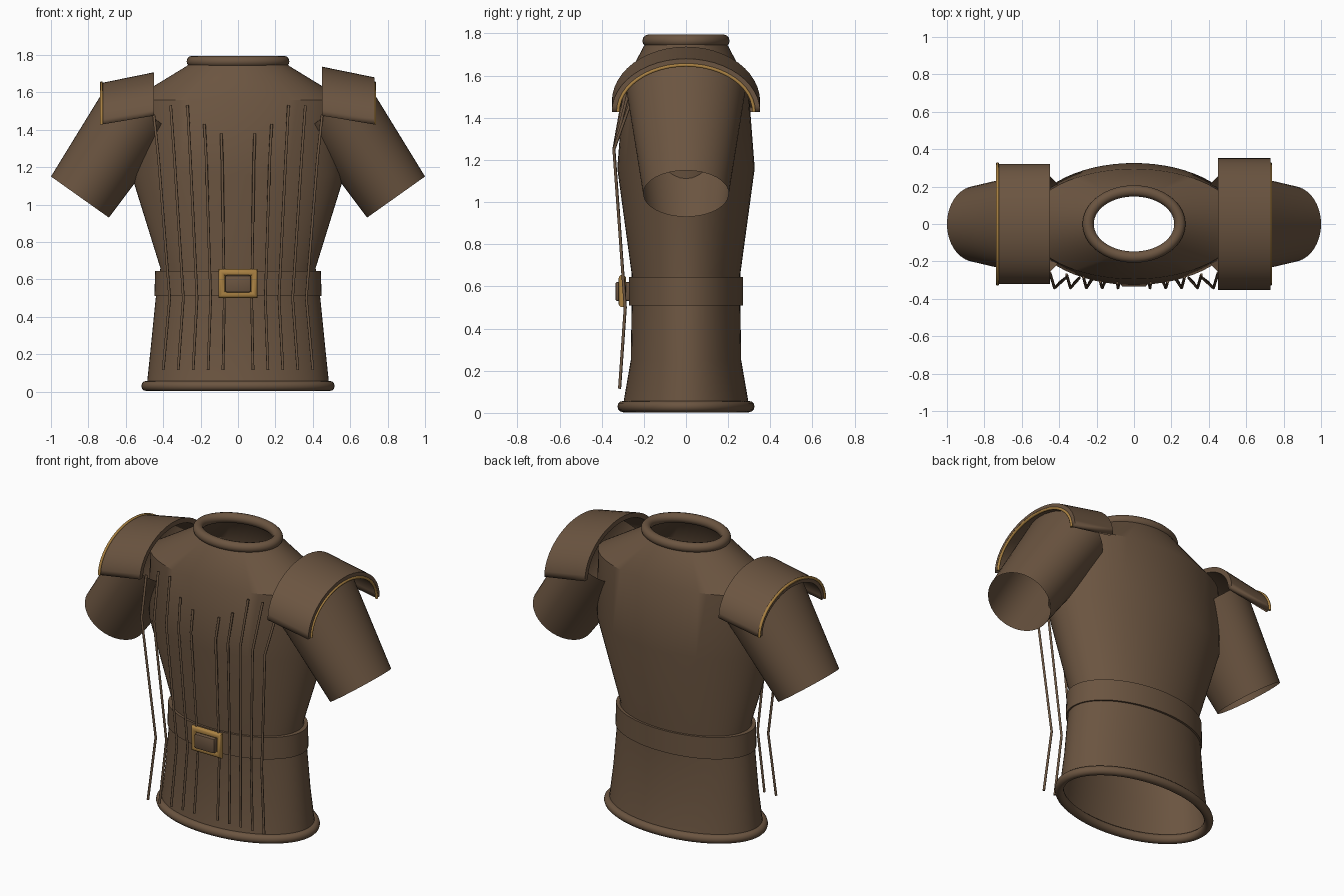
import bpy, bmesh, math
from mathutils import Vector

if "Cube" in bpy.data.objects:
    bpy.data.objects.remove(bpy.data.objects["Cube"])


def material(name, color):
    m = bpy.data.materials.new(name)
    m.diffuse_color = (*color, 1)
    m.use_nodes = True
    m.node_tree.nodes["Principled BSDF"].inputs["Base Color"].default_value = m.diffuse_color
    return m


BROWN = material("brown leather", (0.147, 0.090, 0.052))
GOLD = material("gold trim", (0.40, 0.22, 0.055))


def finish(name, bm, mat, angle=35):
    me = bpy.data.meshes.new(name)
    bmesh.ops.recalc_face_normals(bm, faces=bm.faces)
    bm.to_mesh(me)
    bm.free()
    ob = bpy.data.objects.new(name, me)
    bpy.context.collection.objects.link(ob)
    me.materials.append(mat)
    bpy.ops.object.select_all(action='DESELECT')
    ob.select_set(True)
    bpy.context.view_layer.objects.active = ob
    bpy.ops.object.shade_smooth_by_angle(angle=math.radians(angle))
    return ob


def loft(name, rings, mat, closed=True, loop=False, angle=35):
    """Skin a list of point rings with quads."""
    bm = bmesh.new()
    rows = [[bm.verts.new(p) for p in r] for r in rings]
    pairs = list(zip(rows, rows[1:])) + ([(rows[-1], rows[0])] if loop else [])
    n = len(rows[0])
    for a, b in pairs:
        for i in range(n if closed else n - 1):
            j = (i + 1) % n
            bm.faces.new((a[i], a[j], b[j], b[i]))
    return finish(name, bm, mat, angle)


def ellipse(center, u, v, n=48):
    c, u, v = Vector(center), Vector(u), Vector(v)
    return [c + u * math.cos(2 * math.pi * i / n) + v * math.sin(2 * math.pi * i / n)
            for i in range(n)]


def flat_ring(z, rx, ry, n=64):
    return ellipse((0, 0, z), (rx, 0, 0), (0, ry, 0), n)


def rolled_edge(name, z, rx, ry, r):
    rings = []
    for k in range(12):
        a = 2 * math.pi * k / 12
        d = r * math.cos(a)
        rings.append(flat_ring(z + r * math.sin(a), rx + d, ry + d))
    loft(name, rings, BROWN, loop=True, angle=60)


def tube(name, points, r, mat):
    cu = bpy.data.curves.new(name, 'CURVE')
    cu.dimensions = '3D'
    cu.bevel_depth = r
    cu.bevel_resolution = 1
    cu.use_fill_caps = True
    sp = cu.splines.new('POLY')
    sp.points.add(len(points) - 1)
    for p, q in zip(sp.points, points):
        p.co = (*q, 1)
    ob = bpy.data.objects.new(name, cu)
    bpy.context.collection.objects.link(ob)
    cu.materials.append(mat)


def box(name, center, size, bevel, mat):
    bm = bmesh.new()
    bmesh.ops.create_cube(bm, size=1)
    for v in bm.verts:
        v.co = Vector(center) + Vector([a * b for a, b in zip(v.co, size)])
    bmesh.ops.bevel(bm, geom=bm.edges[:], offset=bevel, segments=2,
                    profile=0.5, affect='EDGES')
    finish(name, bm, mat)


# Torso shell, open at neck and hem
profile = [(0.03, 0.488, 0.30), (0.25, 0.465, 0.262), (0.50, 0.44, 0.258),
           (0.66, 0.415, 0.258), (1.16, 0.57, 0.326), (1.56, 0.57, 0.295),
           (1.74, 0.275, 0.20), (1.77, 0.245, 0.175)]
loft("torso", [flat_ring(*p) for p in profile], BROWN, angle=30)
rolled_edge("collar", 1.765, 0.245, 0.177, 0.03)
rolled_edge("hem", 0.03, 0.490, 0.298, 0.027)

# Belt band
loft("belt", [flat_ring(*p) for p in
              [(0.51, 0.43, 0.25), (0.51, 0.447, 0.271),
               (0.645, 0.443, 0.271), (0.645, 0.41, 0.25)]], BROWN, loop=True)

# Buckle: rounded rectangular gold frame around a brown plate
frame = []
for sx, sz in ((-1, -1), (1, -1), (1, 1), (-1, 1)):
    section = []
    for k in range(12):
        a = 2 * math.pi * k / 12
        w = 0.018 * math.cos(a)
        section.append((sx * (0.087 + w), -0.302 + 0.018 * math.sin(a),
                        0.578 + sz * (0.059 + w)))
    frame.append(section)
loft("buckle_frame", frame, GOLD, loop=True, angle=40)
box("buckle_plate", (0, -0.300, 0.576), (0.138, 0.07, 0.092), 0.010, BROWN)

# Sleeves, shoulder pads and pad trim
for side, s in (("left", 1), ("right", -1)):
    top, end = Vector((s * 0.52, 0, 1.52)), Vector((s * 0.845, 0, 1.04))
    top_u, end_u = Vector((s * 0.17, 0, 0.135)), Vector((s * 0.155, 0, 0.11))
    rings = []
    for t in (0, 0.33, 0.67, 1):
        rings.append(ellipse(top.lerp(end, t), top_u.lerp(end_u, t),
                             (0, 0.28 + t * (0.203 - 0.28), 0)))
    loft(side + "_sleeve", rings, BROWN)

    def arch(x, z, h, grow=0.0):
        return [Vector((s * x, (0.322 + grow) * math.cos(math.pi * i / 24),
                        z + (h + grow) * math.sin(math.pi * i / 24))) for i in range(25)]

    # one pad is thickened outward, the other inward
    g = 0.03 if s > 0 else -0.03
    inner, outer = (0.45, 1.475, 0.232), (0.73, 1.428, 0.222)
    pad = loft(side + "_shoulder_pad",
               [arch(*inner), arch(*outer), arch(*outer, g), arch(*inner, g)],
               BROWN, closed=False, loop=True)
    bm = bmesh.new()
    bm.from_mesh(pad.data)
    bmesh.ops.holes_fill(bm, edges=[e for e in bm.edges if e.is_boundary])
    bmesh.ops.recalc_face_normals(bm, faces=bm.faces)
    bm.to_mesh(pad.data)
    bm.free()
    tube(side + "_pad_trim", arch(0.73, 1.428, 0.222), 0.009, GOLD)

    # Hanging front cords
    starts = [(-0.315, 1.38), (-0.31, 1.43), (-0.285, 1.53), (-0.27, 1.53), (-0.26, 1.48)]
    for i, (y, z) in enumerate(starts, 1):
        tube(f"{side}_cord_{i}",
             [(s * 0.09 * i, y, z), (s * 0.085 * i, -0.342, 1.25),
              (s * 0.073 * i, -0.288, 0.50), (s * 0.08 * i, -0.315, 0.115)],
             0.0075, BROWN)
